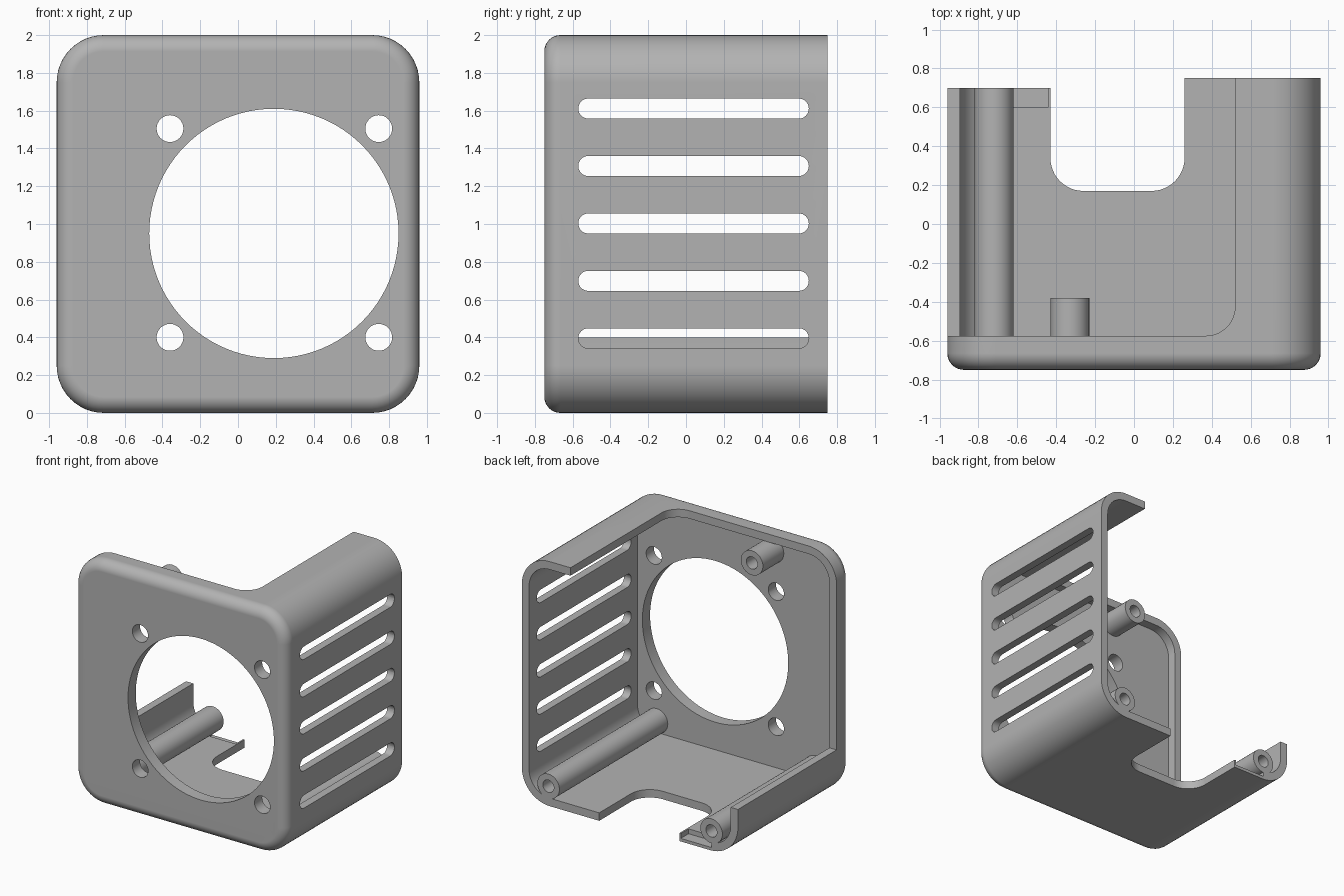
import bpy, bmesh, math

if "Cube" in bpy.data.objects:
    bpy.data.objects.remove(bpy.data.objects["Cube"], do_unlink=True)

grey = bpy.data.materials.new("plain grey")
grey.use_nodes = True
grey.diffuse_color = (0.45, 0.45, 0.45, 1)
grey.node_tree.nodes["Principled BSDF"].inputs["Base Color"].default_value = (0.45, 0.45, 0.45, 1)

WALL = 0.065          # wall thickness
PLATE_BACK = -0.65    # inner face of the front plate
RIM_BACK = -0.575     # rear edge of the rim round the plate
BACK = 0.75


def rounded(u0, u1, v0, v1, r, steps=12):
    """Rounded rectangle as a list of 2D points."""
    pts = []
    corners = [(u1 - r, v1 - r), (u0 + r, v1 - r), (u0 + r, v0 + r), (u1 - r, v0 + r)]
    for q, (cu, cv) in enumerate(corners):
        for i in range(steps + 1):
            a = math.pi / 2 * (q + i / steps)
            pts.append((cu + r * math.cos(a), cv + r * math.sin(a)))
    return pts


def box(u0, u1, v0, v1):
    return [(u1, v1), (u0, v1), (u0, v0), (u1, v0)]


def circle(u, v, r, n=32):
    return [(u + r * math.cos(math.tau * i / n), v + r * math.sin(math.tau * i / n)) for i in range(n)]


def loft(name, axis, sections):
    """Skin a capped solid through (profile, position) sections along an axis."""
    place = {"x": lambda u, v, w: (w, u, v),
             "y": lambda u, v, w: (u, w, v),
             "z": lambda u, v, w: (u, v, w)}[axis]
    bm = bmesh.new()
    rings = [[bm.verts.new(place(u, v, w)) for u, v in prof] for prof, w in sections]
    bm.faces.new(rings[0])
    bm.faces.new(rings[-1])
    for a, b in zip(rings, rings[1:]):
        for i in range(len(a)):
            j = (i + 1) % len(a)
            bm.faces.new((a[i], a[j], b[j], b[i]))
    bmesh.ops.recalc_face_normals(bm, faces=bm.faces)
    me = bpy.data.meshes.new(name)
    bm.to_mesh(me)
    bm.free()
    me.materials.append(grey)
    ob = bpy.data.objects.new(name, me)
    bpy.context.scene.collection.objects.link(ob)
    return ob


def activate(ob):
    bpy.ops.object.select_all(action="DESELECT")
    ob.select_set(True)
    bpy.context.view_layer.objects.active = ob


def cut(target, axis, profile, w0, w1):
    """Subtract a prism from the target."""
    cutter = loft("cutter", axis, [(profile, w0), (profile, w1)])
    cutter.hide_render = True
    mod = target.modifiers.new("cut", "BOOLEAN")
    mod.operation = "DIFFERENCE"
    mod.solver = "EXACT"
    mod.object = cutter
    activate(target)
    bpy.ops.object.modifier_apply(modifier=mod.name)
    bpy.data.objects.remove(cutter, do_unlink=True)


def smooth(ob):
    activate(ob)
    bpy.ops.object.shade_smooth_by_angle(angle=math.radians(30))
    ob.modifiers.new("even shading", "WEIGHTED_NORMAL").keep_sharp = True


def outline(inset, corner=0.25):
    return rounded(-0.96 + inset, 0.96 - inset, inset, 2 - inset, corner - inset)


# Housing body with a rounded front edge
FILLET = 0.085
sections = []
for i in range(9):
    a = math.pi / 2 * i / 8
    sections.append((outline(FILLET * (1 - math.sin(a))), -BACK + FILLET * (1 - math.cos(a))))
housing = loft("housing", "y", sections + [(outline(0), BACK)])

# Hollow inside, open at the back
cut(housing, "y", outline(WALL), PLATE_BACK, 1)
# Open top and upper side, leaving the rim
cut(housing, "z", rounded(-1.5, 0.52, RIM_BACK, 2, 0.15), 0.4, 2.5)
# Floor notch
cut(housing, "z", rounded(-0.43, 0.26, 0.17, 2, 0.17), -0.5, 0.3)
# Shorter low side, with a thin recessed lip
cut(housing, "z", box(-2, 0, 0.7, 2), -1, 3)
cut(housing, "z", box(-0.72, -0.443, 0.6, 0.8), 0.025, 0.3)
# Fan opening and screw holes
cut(housing, "y", circle(0.19, 0.95, 0.66, 96), -1, -0.6)
for x in (-0.36, 0.745):
    for z in (0.4, 1.505):
        cut(housing, "y", circle(x, z, 0.071), -1, -0.6)
# Side vents
for i in range(5):
    z = 0.395 + 0.304 * i
    cut(housing, "x", rounded(-0.57, 0.65, z - 0.053, z + 0.053, 0.0525, 8), 0.85, 1.2)
smooth(housing)

# Hollow screw posts
for name, x, z, end in (("lower_left_post", 0.72, 0.16, BACK),
                        ("lower_right_post", -0.72, 0.16, 0.7),
                        ("upper_short_post", -0.33, 1.835, -0.38)):
    outer, bore = circle(x, z, 0.1), circle(x, z, 0.05)
    smooth(loft(name, "y", [(outer, PLATE_BACK - 0.01), (outer, end), (bore, end), (bore, end - 0.2)]))
